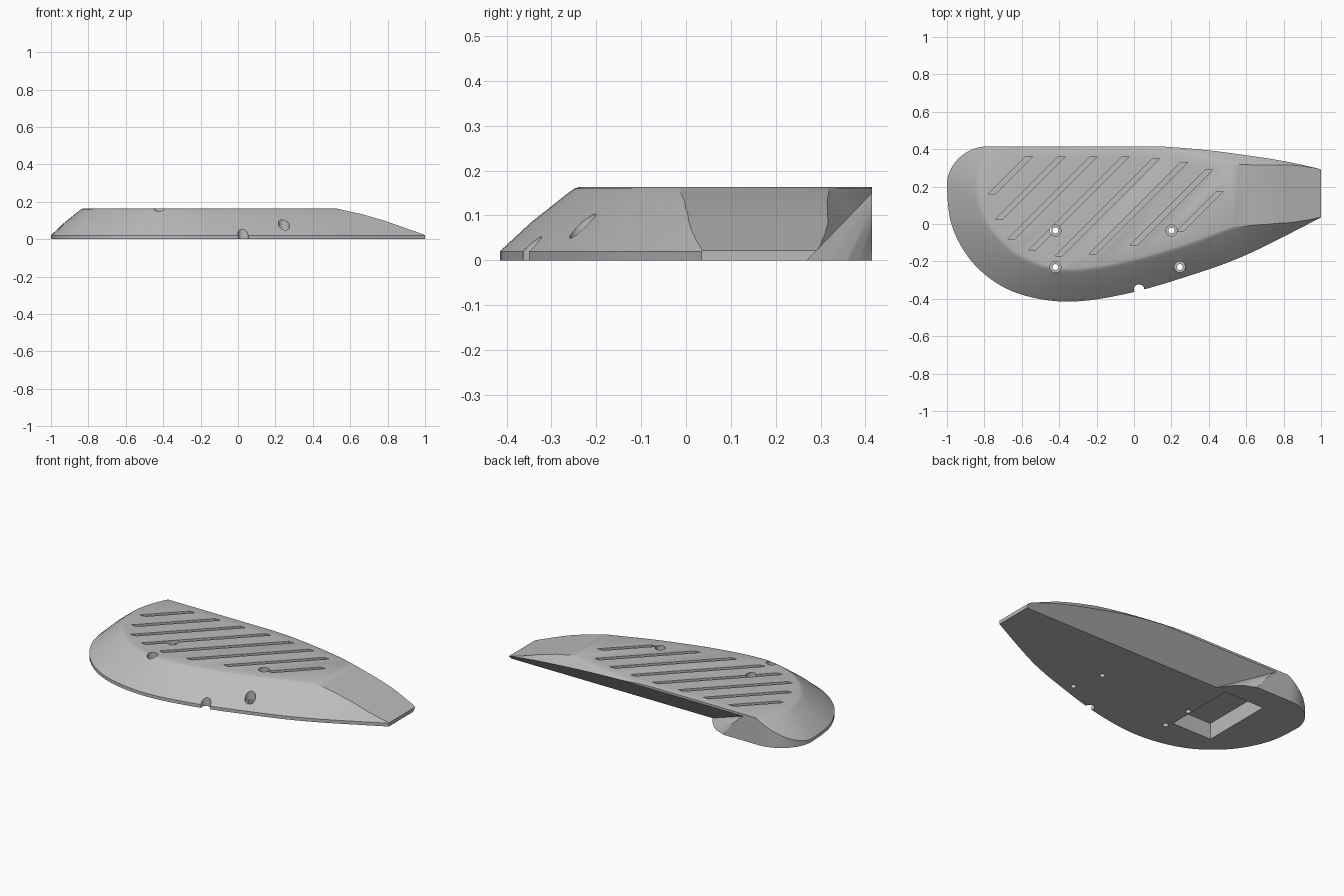
import bpy, bmesh, math
from mathutils import Vector

cube = bpy.data.objects.get("Cube")
if cube:
    bpy.data.objects.remove(cube, do_unlink=True)

TOP = 0.163

grey = bpy.data.materials.new("plain grey")
grey.use_nodes = True
grey.diffuse_color = (0.5, 0.5, 0.5, 1)
grey.node_tree.nodes["Principled BSDF"].inputs["Base Color"].default_value = (0.5, 0.5, 0.5, 1)


def loft(name, rings):
    """Closed solid through rings of equal point count."""
    bm = bmesh.new()
    loops = [[bm.verts.new(p) for p in ring] for ring in rings]
    n = len(loops[0])
    for a, b in zip(loops, loops[1:]):
        for i in range(n):
            j = (i + 1) % n
            bm.faces.new((a[i], a[j], b[j], b[i]))
    bm.faces.new(loops[0][::-1])
    bm.faces.new(loops[-1])
    bmesh.ops.recalc_face_normals(bm, faces=bm.faces)
    mesh = bpy.data.meshes.new(name)
    bm.to_mesh(mesh)
    bm.free()
    mesh.materials.append(grey)
    obj = bpy.data.objects.new(name, mesh)
    bpy.context.collection.objects.link(obj)
    return obj


def prism(name, outline, low, high):
    return loft(name, [[Vector((x, y, z)) for x, y in outline] for z in (low, high)])


def circle(cx, cy, r, n=24):
    return [(cx + r * math.cos(2 * math.pi * i / n), cy + r * math.sin(2 * math.pi * i / n))
            for i in range(n)]


def smooth_path(points, steps=7):
    """Smooth curve through the control points."""
    pts = [Vector(p) for p in points]
    pts = [2 * pts[0] - pts[1]] + pts + [2 * pts[-1] - pts[-2]]
    out = []
    for a, b, c, d in zip(pts, pts[1:], pts[2:], pts[3:]):
        for i in range(steps):
            t = i / steps
            out.append(0.5 * (2 * b + (c - a) * t + (2 * a - 5 * b + 4 * c - d) * t ** 2
                              + (3 * b - a - 3 * c + d) * t ** 3))
    return out + [pts[-2]]


def combine(target, cutter, operation="DIFFERENCE"):
    cutter.hide_render = True
    mod = target.modifiers.new(cutter.name, "BOOLEAN")
    mod.operation = operation
    mod.solver = "EXACT"
    mod.object = cutter
    bpy.context.view_layer.objects.active = target
    bpy.ops.object.modifier_apply(modifier=mod.name)
    bpy.data.objects.remove(cutter, do_unlink=True)


# Sloped body: foot outline and top outline, paired point by point
front_foot = [(-.94, .5), (-.985, .35), (-1, .2), (-.97, -.02), (-.85, -.22), (-.65, -.36),
              (-.37, -.415), (-.05, -.375), (.3, -.275), (.6, -.165), (1, .035), (1.06, .066)]
front_top = [(-.7, .5), (-.78, .38), (-.83, .2), (-.79, .03), (-.69, -.1), (-.55, -.195),
             (-.36, -.24), (-.08, -.205), (.25, -.115), (.53, -.01), (1, .165), (1.06, .19)]
rear_foot = [(1.06, .27), (.7, .41), (.4, .5), (.1, .56), (-.2, .58), (-.5, .6)]
rear_top = [(1.06, .2), (.7, .27), (.4, .35), (.1, .4), (-.2, .43), (-.5, .5)]
foot = smooth_path(front_foot) + smooth_path(rear_foot)
top = smooth_path(front_top) + smooth_path(rear_top)
side_profile = [(0, 0), (.02, 0), (.085, .4), (.15, .87), (.16, .95), (TOP, 1)]
body = loft("shell_body", [[f.lerp(t, s).to_3d() + Vector((0, 0, z)) for f, t in zip(foot, top)]
                           for z, s in side_profile])

# Straight rear wall, rounded rear corner and square tip
corner = [(-.78 - .222 * math.cos(a), .2 + .215 * math.sin(a))
          for a in [math.pi / 2 * i / 14 for i in range(15)]]
plan = corner + [(1, .415), (1, -.6), (-1.1, -.6), (-1.1, .2)]
combine(body, prism("plan_limit", plan, -.1, .4), "INTERSECT")

# Ramp falling to the tip
ramp = [(.53, TOP), (.66, .134), (.78, .1), (1, .022), (1.1, -.014), (1.1, .3), (.53, .3)]
combine(body, loft("tip_ramp", [[Vector((x, y, z)) for x, z in ramp] for y in (-.7, .7)]))

# Slanted undercut along the rear, ending in a leaning rounded lobe
low_edge = [(-.37, .27), (-.405, .32), (-.44, .36), (-.48, .388), (-.53, .408), (-.6, .45),
            (2, .45), (2, .27)]
high_edge = [(-.68, .415), (-.685, .42), (-.69, .427), (-.7, .433), (-.71, .44), (-.72, .455),
             (2, .455), (2, .415)]
combine(body, loft("rear_undercut", [
    [Vector(a).lerp(Vector(b), t).to_3d() + Vector((0, 0, .15 * t))
     for a, b in zip(low_edge, high_edge)] for t in (-.1, 1)]))

# Pocket in the underside
combine(body, prism("pocket", [(-.71, -.19), (-.44, -.19), (-.44, .262), (-.71, .262)], -.1, .1))

# Diagonal grooves in the top
spans = [(.16, .36), (.025, .36), (-.08, .36), (-.14, .36), (-.17, .35), (-.16, .33),
         (-.115, .29), (-.04, .175)]
for i, (y0, y1) in enumerate(spans):
    shift = -.92 + .172 * i
    half = .019
    groove = [(shift + y0 - half, y0), (shift + y0 + half, y0),
              (shift + y1 + half, y1), (shift + y1 - half, y1)]
    combine(body, prism("groove", groove, TOP - .02, .3))

# Counterbored screw holes and the cable notch
for x, y in [(-.42, -.035), (.2, -.035), (-.42, -.23), (.245, -.23)]:
    combine(body, prism("screw_head", circle(x, y, .03), .05, .3))
    combine(body, prism("screw_hole", circle(x, y, .016), -.1, .3))
combine(body, prism("cable_notch", circle(.027, -.35, .028), -.1, .3))

bpy.ops.object.select_all(action="DESELECT")
body.select_set(True)
bpy.context.view_layer.objects.active = body
bpy.ops.object.shade_smooth_by_angle(angle=math.radians(25))
